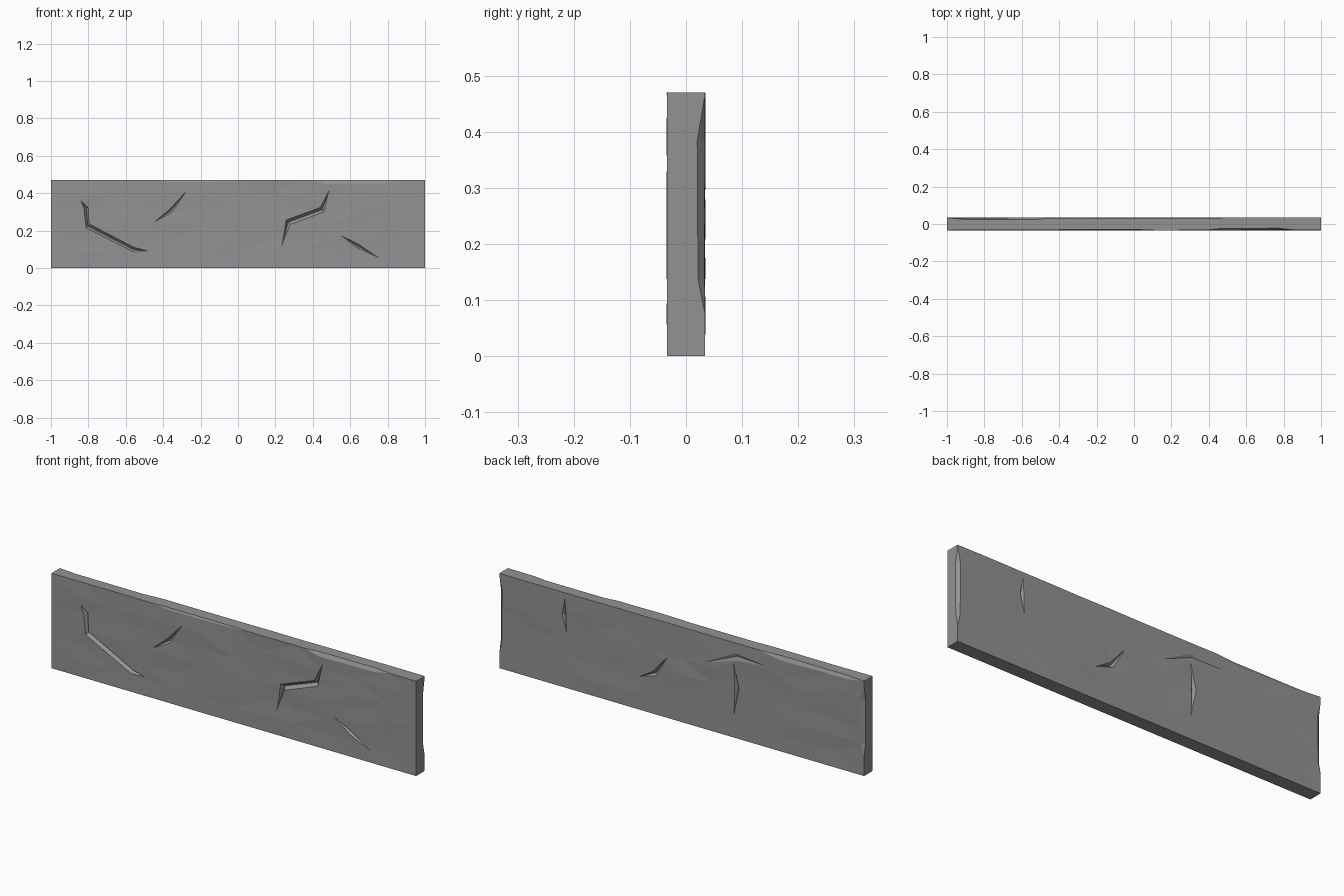
import bpy, bmesh, random
from mathutils import Vector

if "Cube" in bpy.data.objects:
    bpy.data.objects.remove(bpy.data.objects["Cube"])

random.seed(7)
T, H = 0.0335, 0.47          # half thickness, height

stone = bpy.data.materials.new("grey stone")
stone.diffuse_color = (0.29, 0.29, 0.29, 1)
stone.use_nodes = True
stone.node_tree.nodes["Principled BSDF"].inputs["Base Color"].default_value = stone.diffuse_color


def to_object(bm, name):
    me = bpy.data.meshes.new(name)
    bm.to_mesh(me)
    bm.free()
    me.materials.append(stone)
    ob = bpy.data.objects.new(name, me)
    bpy.context.collection.objects.link(ob)
    return ob


# Slab: a box sliced into a grid, with hammered unevenness on both faces
bm = bmesh.new()
bmesh.ops.create_cube(bm, size=1)
for v in bm.verts:
    v.co = Vector((v.co.x * 2, v.co.y * 2 * T, (v.co.z + 0.5) * H))


def slice_at(co, no):
    bmesh.ops.bisect_plane(bm, geom=bm.verts[:] + bm.edges[:] + bm.faces[:],
                           plane_co=co, plane_no=no)


for i in range(1, 12):
    slice_at((-1 + i / 6, 0, 0), (1, 0, 0))
for i in range(1, 6):
    slice_at((0, 0, H * i / 6), (0, 0, 1))
for v in bm.verts:
    if 0.01 < v.co.z and abs(v.co.x) < 0.99:
        v.co.y += random.uniform(-0.0022, 0.0016) * (1 if v.co.y > 0 else -1)
        if v.co.z < H - 0.01:
            v.co.x += random.uniform(-0.012, 0.012)
            v.co.z += random.uniform(-0.006, 0.006)
bmesh.ops.triangulate(bm, faces=bm.faces[:])
slab = to_object(bm, "stone_slab")


# Cutters: a chain of triangular sections closed at both ends
def carve(sections):
    bm = bmesh.new()
    rings = [[bm.verts.new(p) for p in s] for s in sections]
    for a, b in zip(rings, rings[1:]):
        for k in range(3):
            j = (k + 1) % 3
            bm.faces.new((a[k], a[j], b[j], b[k]))
    bm.faces.new(rings[0])
    bm.faces.new(rings[-1][::-1])
    bmesh.ops.triangulate(bm, faces=bm.faces[:])
    bmesh.ops.recalc_face_normals(bm, faces=bm.faces[:])
    cutter = to_object(bm, "cutter")
    cutter.hide_render = True
    mod = slab.modifiers.new("carve", 'BOOLEAN')
    mod.operation, mod.solver, mod.object = 'DIFFERENCE', 'EXACT', cutter
    bpy.context.view_layer.objects.active = slab
    bpy.ops.object.modifier_apply(modifier=mod.name)
    bpy.data.objects.remove(cutter)


def crack(side, path, w, depth):
    """V groove along (x, z) points; side -1 is the front, 1 the back."""
    pts = [Vector(p) for p in path]
    out = []
    for i, p in enumerate(pts):
        d = (pts[min(i + 1, len(pts) - 1)] - pts[max(i - 1, 0)]).normalized()
        end = i in (0, len(pts) - 1)
        n = Vector((-d.y, d.x)) * w * (0.3 if end else 1.5)
        deep = -0.001 if end else depth
        a, b = p + n, p - n
        y = side * (T + depth * 0.5)
        out.append([(a.x, y, a.y), (b.x, y, b.y), (p.x, side * (T - deep), p.y)])
    carve(out)


def chip(a, b, u, v, du, dv):
    """Break the edge a-b; u and v point inward along its two faces."""
    a, b, u, v = map(Vector, (a, b, u, v))
    out = []
    for t, k in ((0, 0.05), (0.15, 0.9), (0.8, 1), (1, 0.05)):
        p, x, y = a.lerp(b, t), u * du * k, v * dv * k
        out.append([p + x * 1.4 - y * 0.4, p - x * 0.4 + y * 1.4,
                    p - x * 0.4 - y * 0.4])
    carve(out)


# Cracks on the front
crack(-1, [(-0.84, 0.36), (-0.812, 0.32), (-0.803, 0.225), (-0.56, 0.1), (-0.47, 0.09)], 0.013, 0.016)
crack(-1, [(-0.455, 0.24), (-0.36, 0.305), (-0.28, 0.405)], 0.012, 0.013)
crack(-1, [(0.23, 0.105), (0.268, 0.245), (0.45, 0.312), (0.49, 0.425)], 0.016, 0.018)
crack(-1, [(0.55, 0.175), (0.64, 0.118), (0.77, 0.045)], 0.01, 0.012)

# Cracks on the back
crack(1, [(0.64, 0.45), (0.645, 0.36), (0.63, 0.26)], 0.01, 0.012)
crack(1, [(0.25, 0.155), (0.15, 0.2), (0.075, 0.305)], 0.014, 0.014)
crack(1, [(-0.285, 0.37), (-0.302, 0.25), (-0.285, 0.1)], 0.012, 0.014)
crack(1, [(-0.1, 0.32), (-0.3, 0.405), (-0.47, 0.4)], 0.016, 0.006)

# Broken edges: along the top, and down the back of both ends
down, fwd, back = (0, 0, -1), (0, -1, 0), (0, 1, 0)
chip((0.39, -T, H), (0.87, -T, H), down, back, 0.02, 0.011)
chip((-0.45, -T, H), (0.1, -T, H), down, back, 0.011, 0.005)
chip((-0.995, T, H), (-0.42, T, H), down, fwd, 0.018, 0.01)
chip((1, T, 0.08), (1, T, 0.46), (-1, 0, 0), fwd, 0.016, 0.0135)
chip((-1, T, 0.1), (-1, T, 0.44), (1, 0, 0), fwd, 0.02, 0.012)

for p in slab.data.polygons:
    p.use_smooth = False
    p.material_index = 0
